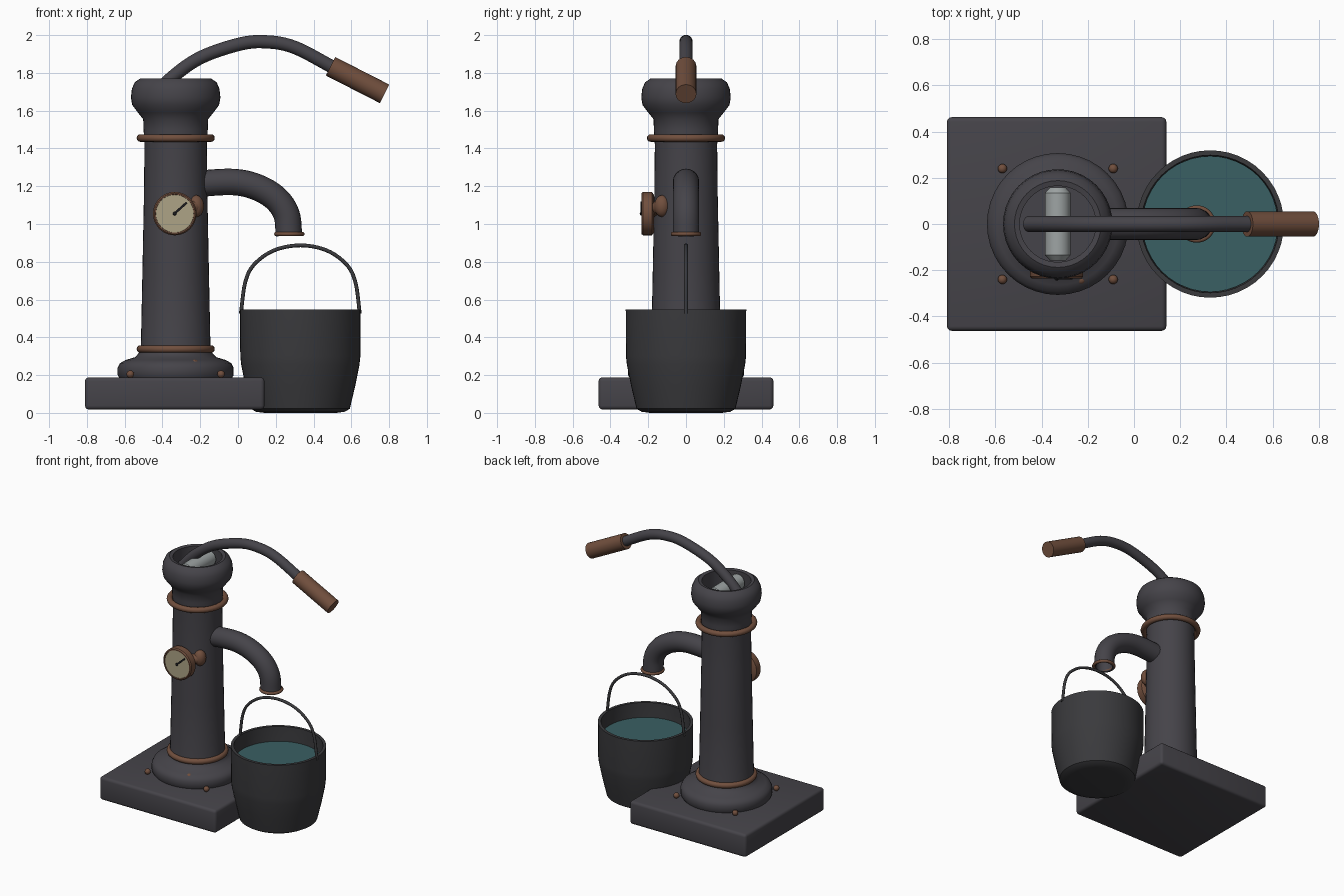
import bpy, bmesh, math
from mathutils import Vector

if "Cube" in bpy.data.objects:
    bpy.data.objects.remove(bpy.data.objects["Cube"])


def material(name, rgb):
    m = bpy.data.materials.new(name)
    m.diffuse_color = (*rgb, 1)
    m.use_nodes = True
    m.node_tree.nodes["Principled BSDF"].inputs["Base Color"].default_value = m.diffuse_color
    return m


IRON = material("dark_iron", (0.060, 0.057, 0.067))
BUCKET = material("bucket_iron", (0.042, 0.042, 0.046))
COPPER = material("copper", (0.165, 0.078, 0.047))
CREAM = material("cream_dial", (0.42, 0.37, 0.24))
WATER = material("water", (0.042, 0.115, 0.125))
STEEL = material("pale_steel", (0.34, 0.37, 0.37))
BLACK = material("black", (0.012, 0.012, 0.014))


def finish(name, bm, mat, loc=(0, 0, 0), direction=None):
    bmesh.ops.recalc_face_normals(bm, faces=bm.faces[:])
    me = bpy.data.meshes.new(name)
    bm.to_mesh(me)
    bm.free()
    me.materials.append(mat)
    me.shade_smooth()
    me.set_sharp_from_angle(angle=math.radians(40))
    ob = bpy.data.objects.new(name, me)
    ob.location = loc
    if direction is not None:
        ob.rotation_mode = 'QUATERNION'
        ob.rotation_quaternion = Vector(direction).to_track_quat('Z', 'Y')
    bpy.context.collection.objects.link(ob)
    return ob


def skin(bm, rings, caps=True, loop=False):
    n = len(rings[0])
    pairs = list(zip(rings, rings[1:]))
    if loop:
        pairs.append((rings[-1], rings[0]))
    for a, b in pairs:
        for i in range(n):
            j = (i + 1) % n
            bm.faces.new((a[i], a[j], b[j], b[i]))
    if caps and not loop:
        bm.faces.new(rings[0])
        bm.faces.new(rings[-1])


def lathe(name, profile, mat, loc=(0, 0, 0), direction=None, seg=40, loop=False):
    """Spin (radius, height) points about the local z axis."""
    bm = bmesh.new()
    angles = [2 * math.pi * i / seg for i in range(seg)]
    rings = [[bm.verts.new((r * math.cos(a), r * math.sin(a), z)) for a in angles]
             for r, z in profile]
    skin(bm, rings, loop=loop)
    return finish(name, bm, mat, loc, direction)


def rod(name, start, end, r, mat, seg=24):
    d = Vector(end) - Vector(start)
    return lathe(name, [(r, 0), (r, d.length)], mat, start, d, seg)


def ring(name, major, minor, loc, mat, direction=None):
    pts = [2 * math.pi * i / 12 for i in range(12)]
    return lathe(name, [(major + minor * math.cos(a), minor * math.sin(a)) for a in pts],
                 mat, loc, direction, loop=True)


def tube(name, path, r, mat, seg=20, steps=6, bore=0.0):
    """Sweep a circle along a smooth path of (x, z) points in the y = 0 plane."""
    p = [Vector((x, 0, z)) for x, z in path]
    p = [2 * p[0] - p[1]] + p + [2 * p[-1] - p[-2]]
    pts = []
    for i in range(1, len(p) - 2):
        a, b, c, d = p[i - 1:i + 3]
        for k in range(steps):
            t = k / steps
            pts.append(0.5 * (2 * b + (c - a) * t + (2 * a - 5 * b + 4 * c - d) * t * t
                              + (3 * b - a - 3 * c + d) * t ** 3))
    pts.append(p[-2])
    bm = bmesh.new()
    Y = Vector((0, 1, 0))

    def section(i, rad):
        tan = (pts[min(i + 1, len(pts) - 1)] - pts[max(i - 1, 0)]).normalized()
        n = tan.cross(Y)
        return [bm.verts.new(pts[i] + rad * (n * math.cos(a) + Y * math.sin(a)))
                for a in (2 * math.pi * k / seg for k in range(seg))]

    rings = [section(i, r) for i in range(len(pts))]
    if bore:  # hollow the far end
        rings += [section(len(pts) - 1 - k, bore) for k in range(6)]
    skin(bm, rings)
    return finish(name, bm, mat)


def ball(name, loc, scale, mat):
    bm = bmesh.new()
    bmesh.ops.create_uvsphere(bm, u_segments=20, v_segments=12, radius=1)
    bmesh.ops.scale(bm, vec=scale, verts=bm.verts[:])
    return finish(name, bm, mat, loc)


def box(name, size, loc, mat, bevel=0.0):
    bm = bmesh.new()
    bmesh.ops.create_cube(bm, size=1)
    bmesh.ops.scale(bm, vec=size, verts=bm.verts[:])
    if bevel:
        bmesh.ops.bevel(bm, geom=bm.edges[:], offset=bevel, segments=3,
                        profile=0.5, affect='EDGES')
    return finish(name, bm, mat, loc)


CX = -0.33  # column axis

# Base plate
box("base_plate", (0.95, 0.925, 0.17), (-0.335, 0, 0.103), IRON, 0.02)

# Column with foot flange and hollow head
lathe("column", [(0.295, 0.18), (0.307, 0.20), (0.307, 0.24), (0.295, 0.263), (0.265, 0.28),
                 (0.215, 0.295), (0.192, 0.32), (0.184, 0.36), (0.176, 0.75), (0.168, 1.15),
                 (0.165, 1.42), (0.170, 1.50), (0.172, 1.555), (0.200, 1.59), (0.230, 1.63),
                 (0.237, 1.67), (0.232, 1.715), (0.217, 1.75), (0.188, 1.77), (0.165, 1.765),
                 (0.165, 1.63)], IRON, (CX, 0, 0))

# Copper bands
for label, z, major in (("lower", 0.338, 0.187), ("upper", 1.455, 0.187)):
    ring(label + "_band", major, 0.02, (CX, 0, z), COPPER)

# Bolts
for i, (sx, sy) in enumerate(((1, 1), (-1, 1), (1, -1), (-1, -1))):
    ball(f"base_bolt_{i + 1}", (CX + sx * 0.24, sy * 0.24, 0.205), (0.02, 0.02, 0.02), COPPER)
ball("flange_bolt", (-0.23, -0.24, 0.268), (0.02, 0.02, 0.014), COPPER)

# Pivot pin in the head
lathe("pivot_pin", [(0.035, -0.157), (0.055, -0.135), (0.055, 0.135), (0.035, 0.157)],
      STEEL, (CX, 0, 1.705), (0, 1, 0), 24)

# Pump lever and grip
tube("lever", [(-0.455, 1.665), (-0.35, 1.775), (-0.20, 1.88), (0, 1.95), (0.14, 1.965),
               (0.30, 1.935), (0.52, 1.82)], 0.035, IRON)
rod("lever_grip", (0.49, 0, 1.835), (0.776, 0, 1.689), 0.055, COPPER)

# Spout
tube("spout", [(-0.24, 1.20), (-0.18, 1.215), (-0.02, 1.222), (0.10, 1.195), (0.20, 1.135),
               (0.257, 1.05), (0.27, 0.94)], 0.07, IRON, bore=0.058)
ring("spout_rim", 0.07, 0.011, (0.272, 0, 0.947), COPPER)

# Pressure gauge: case, dial, needle and stem
lathe("gauge_case", [(0.10, 0), (0.115, 0.01), (0.115, 0.058), (0.108, 0.066), (0.101, 0.066),
                     (0.099, 0.056)], COPPER, (-0.335, -0.17, 1.055), (0, -1, 0))
lathe("gauge_dial", [(0.1, 0), (0.1, 0.006)], CREAM, (-0.335, -0.225, 1.055), (0, -1, 0))
needle = box("gauge_needle", (0.085, 0.009, 0.012), (-0.303, -0.236, 1.085), BLACK)
needle.rotation_euler = (0, -math.radians(42), 0)
ball("gauge_hub", (-0.335, -0.236, 1.055), (0.01, 0.009, 0.01), BLACK)
ball("gauge_elbow", (-0.222, -0.126, 1.095), (0.042, 0.042, 0.058), COPPER)
rod("gauge_stem", (-0.22, -0.13, 1.095), (-0.31, -0.185, 1.07), 0.036, COPPER)

# Bucket, water and bail
BX = 0.33
lathe("bucket", [(0.19, 0.0), (0.235, 0.006), (0.262, 0.022), (0.29, 0.14), (0.313, 0.255),
                 (0.318, 0.30), (0.319, 0.548), (0.298, 0.548), (0.292, 0.30), (0.24, 0.04)],
      BUCKET, (BX, 0, 0), seg=48)
lathe("bucket_water", [(0.294, 0.43), (0.294, 0.44)], WATER, (BX, 0, 0), seg=48)
half = [(0.315, 0.525), (0.292, 0.69), (0.245, 0.785), (0.14, 0.86)]
bail = [(BX - x, z) for x, z in half] + [(BX, 0.887)] + [(BX + x, z) for x, z in half[::-1]]
tube("bucket_bail", bail, 0.01, BUCKET, seg=10)
